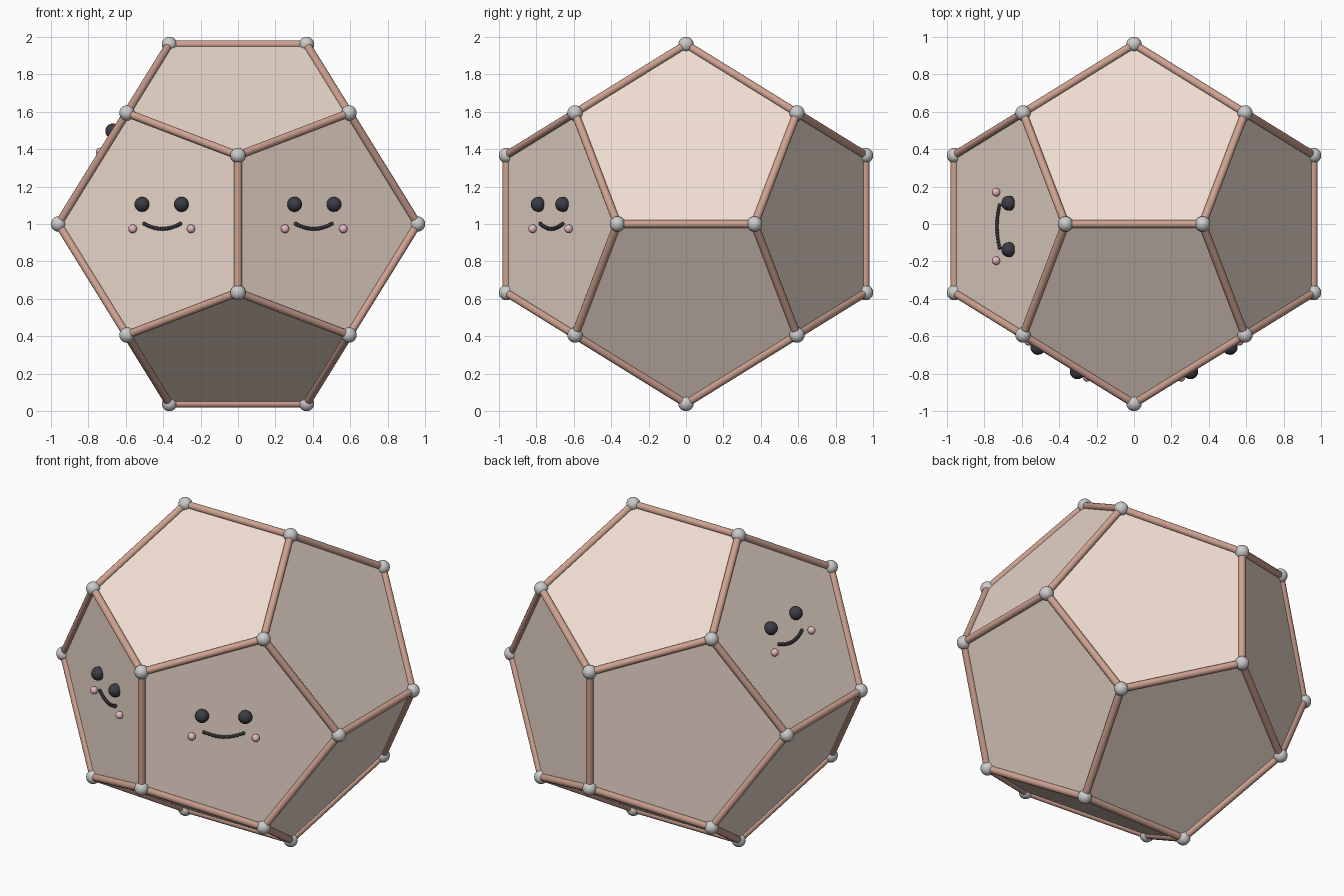
import bpy, bmesh, math
from mathutils import Vector, Matrix

if "Cube" in bpy.data.objects:
    bpy.data.objects.remove(bpy.data.objects["Cube"])

PHI = (1 + 5 ** 0.5) / 2
A = 0.5933                      # half side of the inscribed cube
MID = Vector((0, 0, 1))


def material(name, rgb):
    m = bpy.data.materials.new(name)
    m.diffuse_color = (*rgb, 1)
    m.use_nodes = True
    m.node_tree.nodes["Principled BSDF"].inputs["Base Color"].default_value = m.diffuse_color
    return m


PANEL = material("pale_peach", (0.86, 0.72, 0.63))
STRUT = material("rose_brown", (0.62, 0.36, 0.28))
BALL = material("off_white", (0.78, 0.78, 0.75))
DARK = material("charcoal", (0.045, 0.045, 0.06))
PINK = material("pink", (0.80, 0.48, 0.56))


def finish(bm, name, mat, smooth=True):
    mesh = bpy.data.meshes.new(name)
    for f in bm.faces:
        f.smooth = smooth
    bm.to_mesh(mesh)
    bm.free()
    mesh.materials.append(mat)
    ob = bpy.data.objects.new(name, mesh)
    bpy.context.collection.objects.link(ob)
    return ob


def balls(name, centres, radius, mat, seg=24):
    bm = bmesh.new()
    for c in centres:
        bmesh.ops.create_uvsphere(bm, u_segments=seg, v_segments=seg // 2,
                                  radius=radius, matrix=Matrix.Translation(c))
    return finish(bm, name, mat)


# corner points of the dodecahedron
corners = [Vector((x, y, z)) * A for x in (-1, 1) for y in (-1, 1) for z in (-1, 1)]
for s in (-1, 1):
    for t in (-1, 1):
        p, q = s * A / PHI, t * A * PHI
        corners += [Vector((p, 0, q)), Vector((0, q, p)), Vector((q, p, 0))]
corners = [c + MID for c in corners]

# solid body with twelve flat pentagons
bm = bmesh.new()
for c in corners:
    bm.verts.new(c)
bmesh.ops.convex_hull(bm, input=bm.verts)
bmesh.ops.dissolve_limit(bm, angle_limit=math.radians(5), verts=bm.verts, edges=bm.edges)
bmesh.ops.recalc_face_normals(bm, faces=bm.faces)
edges = [(e.verts[0].co.copy(), e.verts[1].co.copy()) for e in bm.edges]
finish(bm, "body", PANEL, smooth=False)

# round struts along every edge
bm = bmesh.new()
for a, b in edges:
    d = b - a
    m = Matrix.Translation((a + b) / 2) @ d.to_track_quat('Z', 'Y').to_matrix().to_4x4()
    bmesh.ops.create_cone(bm, segments=16, radius1=0.0215, radius2=0.0215,
                          depth=d.length, cap_ends=False, matrix=m)
finish(bm, "edge_struts", STRUT)

# balls at the corners
balls("corner_balls", corners, 0.041, BALL)


# smiling face: local axes are side, up and outward normal
def smiling_face(label, origin, side, up):
    side, up = Vector(side).normalized(), Vector(up).normalized()
    out = side.cross(up)

    def at(s, u, n):
        return Vector(origin) + side * s + up * u + out * n

    balls(label + "_eyes", [at(s * 0.124, 0.105, 0.015) for s in (-1, 1)], 0.04, DARK)
    balls(label + "_cheeks", [at(s * 0.183, -0.026, 0.014) for s in (-1, 1)], 0.023, PINK, 16)
    steps = [i / 7 for i in range(-7, 8)]
    balls(label + "_smile", [at(t * 0.113, -0.026 + 0.027 * t * t, 0.009) for t in steps],
          0.0105, DARK, 12)


C, S = 0.8507, 0.5257
smiling_face("front_left", (-0.400, -0.712, 1), (C, -S, 0), (0, 0, 1))
smiling_face("front_right", (0.400, -0.712, 1), (C, S, 0), (0, 0, 1))
smiling_face("left", (-0.712, -0.013, 1.400), (0, -1, 0), (S, 0, C))
